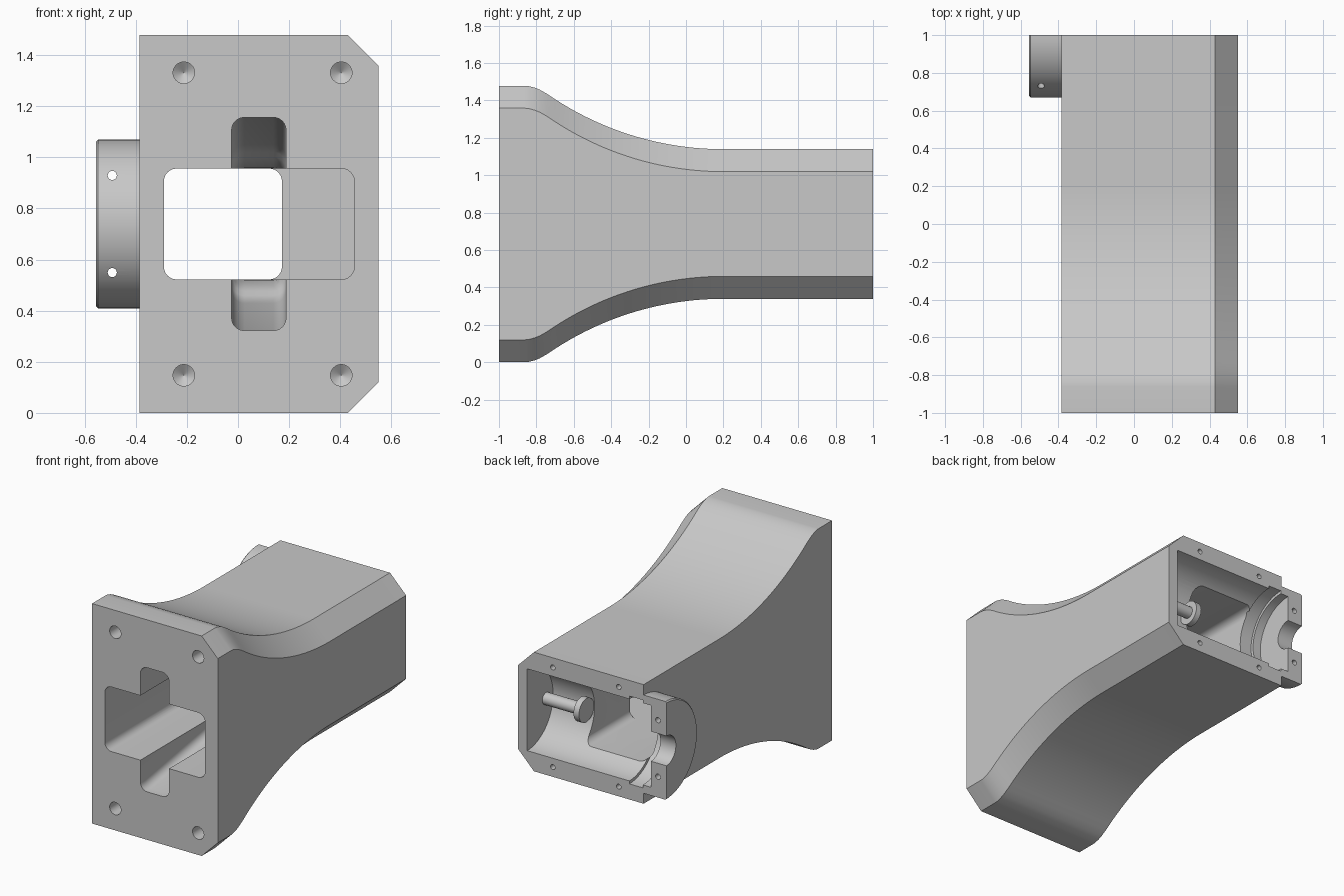
import bpy, bmesh, math
from mathutils import Vector

if "Cube" in bpy.data.objects:
    bpy.data.objects.remove(bpy.data.objects["Cube"], do_unlink=True)

MID = 0.739          # height of the horizontal symmetry plane
scene = bpy.context.scene.collection

grey = bpy.data.materials.new("plain grey")
grey.use_nodes = True
grey.diffuse_color = (0.58, 0.58, 0.58, 1)
grey.node_tree.nodes["Principled BSDF"].inputs["Base Color"].default_value = (0.58, 0.58, 0.58, 1)


def loft(name, rings):
    """Closed solid through a list of rings with equal point counts."""
    bm = bmesh.new()
    rows = [[bm.verts.new(p) for p in ring] for ring in rings]
    n = len(rows[0])
    for a, b in zip(rows, rows[1:]):
        for i in range(n):
            j = (i + 1) % n
            bm.faces.new((a[i], a[j], b[j], b[i]))
    bm.faces.new(rows[0])
    bm.faces.new(rows[-1])
    bmesh.ops.recalc_face_normals(bm, faces=bm.faces[:])
    mesh = bpy.data.meshes.new(name)
    bm.to_mesh(mesh)
    bm.free()
    mesh.materials.append(grey)
    obj = bpy.data.objects.new(name, mesh)
    scene.objects.link(obj)
    return obj


def rounded(y, x0, x1, half, r=0.05, steps=6):
    """Rounded rectangle in the plane at y."""
    ring = []
    for k, (cx, cz) in enumerate([(x1 - r, half - r), (x0 + r, half - r),
                                  (x0 + r, r - half), (x1 - r, r - half)]):
        for s in range(steps + 1):
            a = math.pi / 2 * (k + s / steps)
            ring.append((cx + r * math.cos(a), y, MID + cz + r * math.sin(a)))
    return ring


def circle(axis, centre, r, n=32, sweep=2 * math.pi, start=0.0):
    """Circle or arc around the x or y axis."""
    ring = []
    count = n if sweep > 6 else n + 1
    for i in range(count):
        a = start + sweep * i / n
        u, v = r * math.cos(a), r * math.sin(a)
        ring.append(Vector(centre) + Vector((0, u, v) if axis == "x" else (u, 0, v)))
    return ring


def rod(name, axis, p, q, r, n=32):
    return loft(name, [circle(axis, p, r, n), circle(axis, q, r, n)])


def combine(obj, other, operation):
    mod = obj.modifiers.new(operation, "BOOLEAN")
    mod.operation, mod.object, mod.solver = operation, other, "EXACT"
    graph = bpy.context.evaluated_depsgraph_get()
    mesh = bpy.data.meshes.new_from_object(obj.evaluated_get(graph))
    obj.modifiers.clear()
    obj.data = mesh
    bpy.data.objects.remove(other, do_unlink=True)


# Flared body: tall front, long concave sweep down to the rear
stations = [(-1, MID), (-0.86, MID), (-0.84, MID - 0.002), (-0.81, MID - 0.01), (-0.78, MID - 0.022)]
R = 1.65
for i in range(25):
    y = -0.74 + 0.94 * i / 24
    stations.append((y, 0.4 + R - math.sqrt(R * R - (y - 0.2) ** 2)))
stations.append((1, 0.4))


def section(y, h):
    half = [(-0.385, h), (0.43, h), (0.55, h - 0.12)]
    return [(x, y, MID + z) for x, z in half] + [(x, y, MID - z) for x, z in reversed(half)]


body = loft("housing", [section(y, h) for y, h in stations])

# Half-round side boss with a fine outer bevel
boss = [circle("x", (x, 1, MID), r, 48, math.pi, math.pi / 2)
        for x, r in [(-0.555, 0.322), (-0.547, 0.33), (-0.3, 0.33)]]
combine(body, loft("side_boss", boss), "UNION")

cuts = []
# Front pocket, through tunnel and tapering vertical slot
cuts.append(loft("pocket", [rounded(y, -0.29, 0.455, 0.217) for y in (-1.1, 0.35)]))
cuts.append(loft("tunnel", [rounded(y, -0.29, 0.172, 0.217) for y in (0.2, 1.1)]))
slot = [(-1.1, 0.417), (-0.95, 0.417), (-0.3, 0.31), (-0.25, 0.297), (-0.22, 0.28),
        (-0.2, 0.262), (-0.16, 0.24), (-0.08, 0.222), (0, 0.212)]
cuts.append(loft("slot", [rounded(y, -0.025, 0.188, h) for y, h in slot]))
# Rear cavity, bearing seat and shaft opening
cuts.append(rod("cavity", "x", (-0.44, 1, MID), (0.48, 1, MID), 0.275, 64))
cuts.append(rod("bearing_seat", "x", (-0.38, 1, MID), (-0.28, 1, MID), 0.295, 64))
cuts.append(rod("shaft_opening", "x", (-0.6, 1, MID), (-0.4, 1, MID), 0.1))
# Drilled front mounting holes with conical ends
for x in (-0.212, 0.404):
    for s in (-1, 1):
        z = MID + s * 0.592
        cuts.append(loft("mount_hole", [circle("y", (x, y, z), r)
                                        for y, r in [(-1.1, 0.042), (-0.88, 0.042), (-0.85, 0.001)]]))
# Small fixing holes in the rear rim and boss
for s in (-1, 1):
    for x in (-0.2, 0.29):
        cuts.append(rod("rim_hole", "y", (x, 0.8, MID + s * 0.335), (x, 1.1, MID + s * 0.335), 0.017, 16))
    cuts.append(rod("boss_hole", "y", (-0.492, 0.5, MID + s * 0.19), (-0.492, 1.1, MID + s * 0.19), 0.018, 16))
for cutter in cuts:
    combine(body, cutter, "DIFFERENCE")

# Pivot pin and collar inside the rear cavity
pin = rod("pivot_pin", "x", (0.19, 0.8, MID), (0.49, 0.8, MID), 0.04)
collar = rod("pivot_collar", "x", (0.18, 0.8, MID), (0.22, 0.8, MID), 0.08)

for obj in (body, pin, collar):
    bpy.ops.object.select_all(action="DESELECT")
    obj.select_set(True)
    bpy.context.view_layer.objects.active = obj
    bpy.ops.object.shade_smooth_by_angle(angle=math.radians(25))
